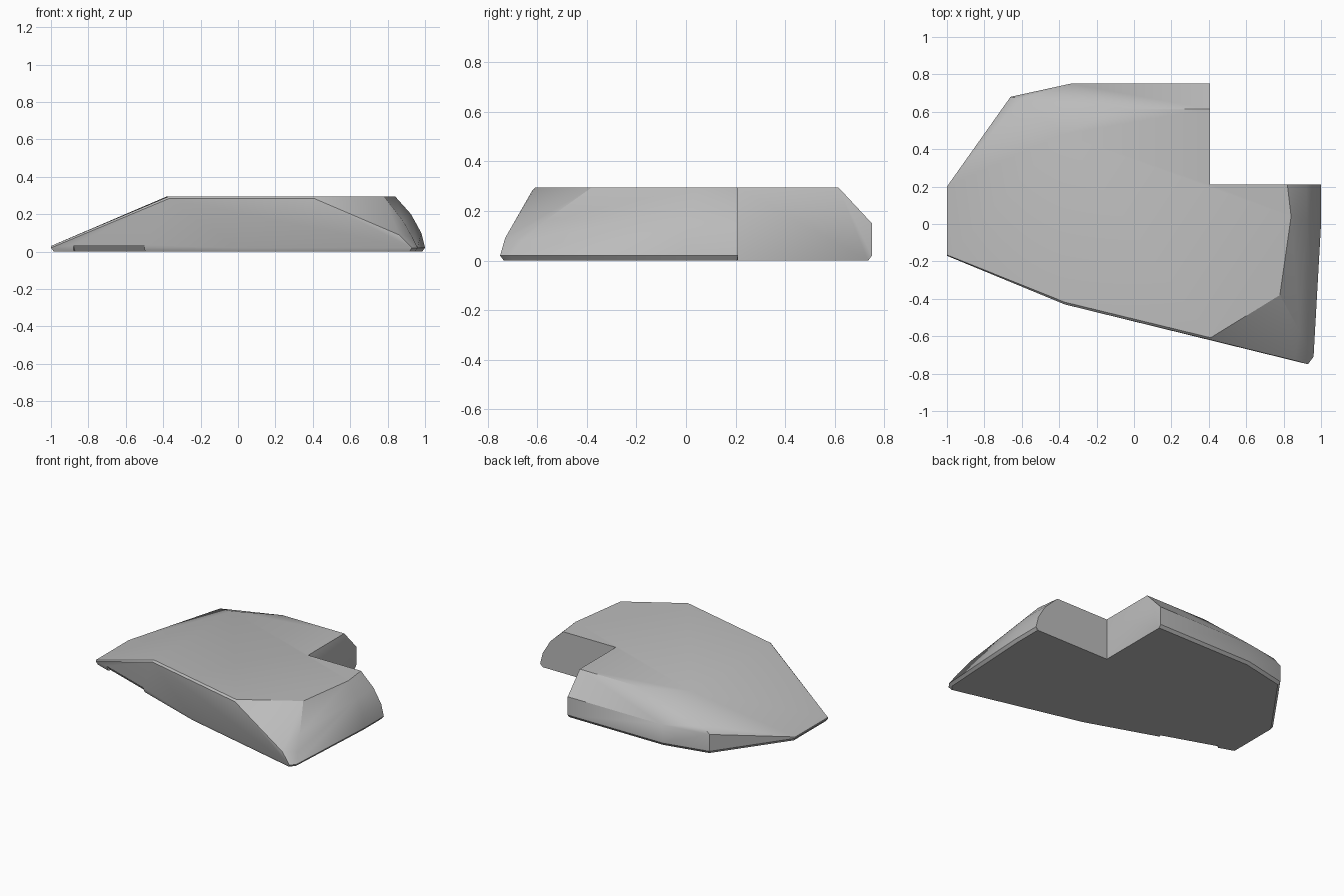
import bpy, bmesh
from mathutils import Vector, Matrix

old = bpy.data.objects.get("Cube")
if old:
    bpy.data.objects.remove(old, do_unlink=True)

grey = bpy.data.materials.new("plain grey")
grey.use_nodes = True
grey.diffuse_color = (0.5, 0.5, 0.5, 1)
grey.node_tree.nodes["Principled BSDF"].inputs["Base Color"].default_value = (0.5, 0.5, 0.5, 1)


def make_object(name, bm):
    bmesh.ops.recalc_face_normals(bm, faces=bm.faces)
    mesh = bpy.data.meshes.new(name)
    bm.to_mesh(mesh)
    bm.free()
    obj = bpy.data.objects.new(name, mesh)
    bpy.context.collection.objects.link(obj)
    return obj


def cut(target, cutter):
    mod = target.modifiers.new("cut", 'BOOLEAN')
    mod.operation, mod.solver, mod.object = 'DIFFERENCE', 'EXACT', cutter
    cutter.hide_render = True
    cutter.hide_set(True)


# Base outline: a narrow chamfer between the floor and the walls
RIM, H = 0.02, 0.295
outline = [(-1, 0.2), (-0.66, 0.68), (-0.34, 0.75), (0.41, 0.75), (1, 0.21),
           (1, 0), (0.96, -0.71), (0.93, -0.75), (0, -0.52), (-1, -0.17)]
points = []
for x, y in outline:
    points += [(x, y, RIM), (x * 0.985, y * 0.98, 0)]

# Sloping left tip, and the edge above the front wall
for x, y, z in [(-1, 0.2, 0.03), (-1, -0.165, 0.03)]:
    points.append((x, y, z))
for x, y in [(-0.37, -0.43), (0.41, -0.62)]:
    points += [(x, y, H - 0.012), (x, y + 0.012, H)]

# Back wall and its long sloped shoulder
points += [(-0.66, 0.68, 0.14), (-0.61, 0.67, 0.18), (-0.34, 0.75, 0.15), (0.41, 0.75, 0.15),
           (-0.38, 0.48, H), (-0.08, 0.615, H), (0.41, 0.615, H)]

# Rounded right side, from the step to the front corner
points += [(0.82, 0.21, H), (0.84, 0.04, H), (0.78, -0.38, H),
           (0.92, 0.21, 0.2), (0.925, 0.02, 0.2), (0.885, -0.57, 0.16),
           (0.98, 0.21, 0.1), (0.98, 0, 0.1), (0.93, -0.66, 0.08), (0.86, -0.73, 0.09)]

bm = bmesh.new()
for p in points:
    bm.verts.new(p)
hull = bmesh.ops.convex_hull(bm, input=bm.verts)
loose = [v for v in bm.verts if not v.link_faces]
bmesh.ops.delete(bm, geom=loose, context='VERTS')
bmesh.ops.dissolve_limit(bm, angle_limit=0.01, verts=bm.verts, edges=bm.edges)
body = make_object("body", bm)

# Square step removed from the back left corner
STEP_X, STEP_Y = 0.405, 0.21
bm = bmesh.new()
bmesh.ops.create_cube(bm, size=2, matrix=Matrix.Translation((STEP_X + 1, STEP_Y + 1, 0)))
cut(body, make_object("step_cutter", bm))

# Shallow slanted finger notch under the front edge
start, end = Vector((-0.88, -0.212, 0)), Vector((-0.5, -0.345, 0))
along = (end - start).normalized()
inward = Vector((-along.y, along.x, 0))
bm = bmesh.new()
rings = []
for p in (start, end):
    rings.append([bm.verts.new(p + inward * d + Vector((0, 0, z)))
                  for d, z in [(0.035, -0.01), (-0.01, 0.045), (-0.08, 0.045), (-0.08, -0.01)]])
for i in range(4):
    j = (i + 1) % 4
    bm.faces.new((rings[0][i], rings[0][j], rings[1][j], rings[1][i]))
for ring in rings:
    bm.faces.new(ring)
cut(body, make_object("notch_cutter", bm))

# Apply the cuts, then chamfer the outer edges of the step
bpy.context.view_layer.update()
graph = bpy.context.evaluated_depsgraph_get()
mesh = bpy.data.meshes.new_from_object(body.evaluated_get(graph))
body.modifiers.clear()
body.data = mesh
bm = bmesh.new()
bm.from_mesh(mesh)


def on_step(face):
    c, n = face.calc_center_median(), face.normal
    return (n.x > 0.99 and abs(c.x - STEP_X) < 0.001) or (n.y > 0.99 and abs(c.y - STEP_Y) < 0.001)


rim = [e for e in bm.edges if len(e.link_faces) == 2
       and sum(on_step(f) for f in e.link_faces) == 1]
bmesh.ops.bevel(bm, geom=rim, offset=0.012, segments=1, affect='EDGES', clamp_overlap=True)
bm.to_mesh(mesh)
bm.free()
mesh.materials.clear()
mesh.materials.append(grey)

bpy.ops.object.select_all(action='DESELECT')
body.select_set(True)
bpy.context.view_layer.objects.active = body
bpy.ops.object.shade_smooth_by_angle(angle=0.5)
